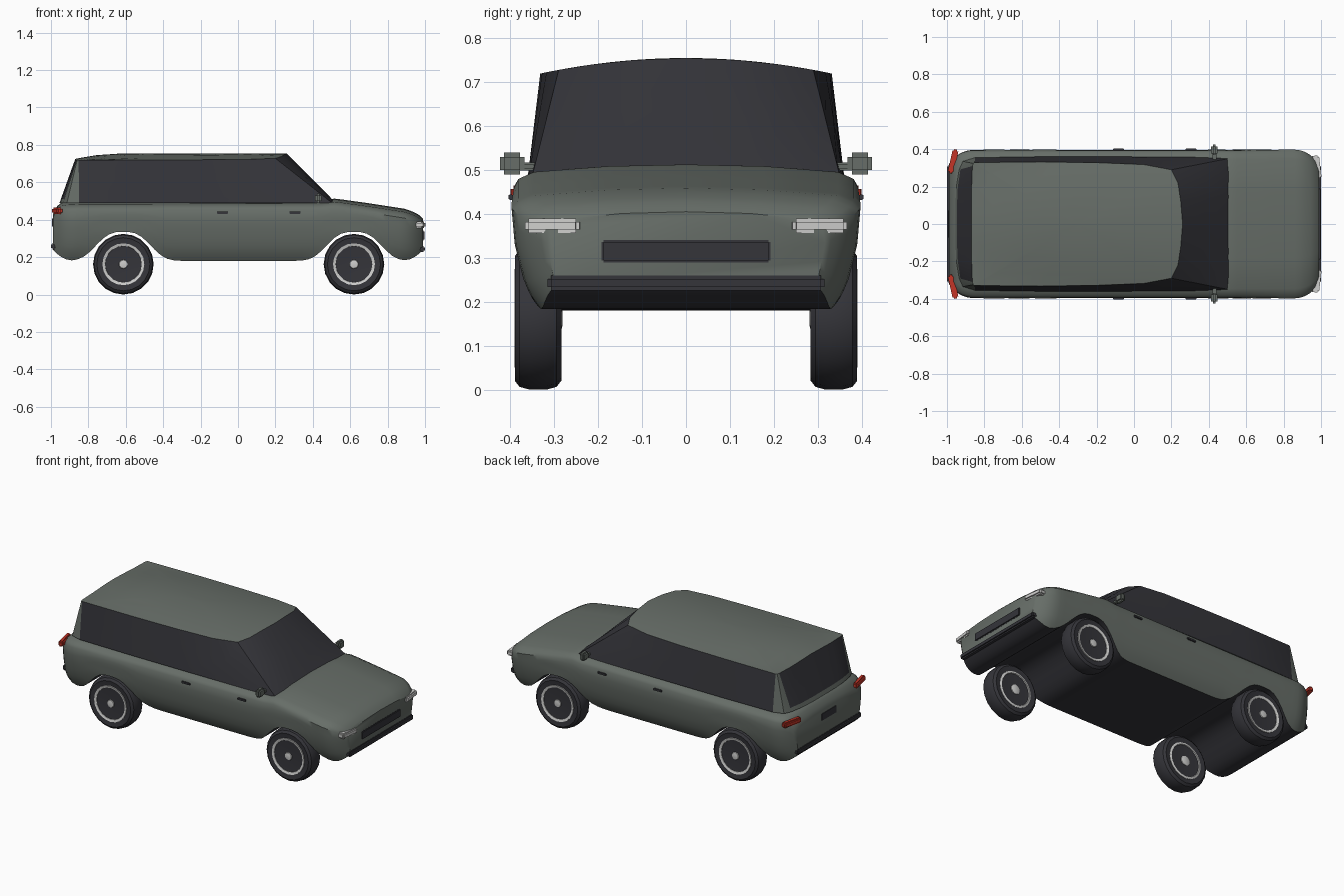
import bpy, bmesh, math
from mathutils import Matrix, Vector

if "Cube" in bpy.data.objects:
    bpy.data.objects.remove(bpy.data.objects["Cube"], do_unlink=True)


def material(name, rgb, rough=0.5):
    m = bpy.data.materials.new(name)
    m.use_nodes = True
    m.diffuse_color = (*rgb, 1)
    node = next(n for n in m.node_tree.nodes if n.type == "BSDF_PRINCIPLED")
    node.inputs["Base Color"].default_value = (*rgb, 1)
    node.inputs["Roughness"].default_value = rough
    return m


PAINT = material("grey green paint", (0.135, 0.155, 0.138))
DARK = material("dark glass and rubber", (0.035, 0.035, 0.042))
SILVER = material("light silver", (0.62, 0.62, 0.61))
RED = material("red lamp", (0.55, 0.035, 0.02))


def finish(name, bm, mats, angle=35):
    bmesh.ops.recalc_face_normals(bm, faces=bm.faces[:])
    mesh = bpy.data.meshes.new(name)
    bm.to_mesh(mesh)
    bm.free()
    for m in mats:
        mesh.materials.append(m)
    ob = bpy.data.objects.new(name, mesh)
    bpy.context.collection.objects.link(ob)
    bpy.ops.object.select_all(action="DESELECT")
    ob.select_set(True)
    bpy.context.view_layer.objects.active = ob
    bpy.ops.object.shade_smooth_by_angle(angle=math.radians(angle))
    return ob


def loft(name, rings, mats, rule=lambda row, col: 0, angle=35):
    """Skin closed rings of equal length and cap both ends."""
    bm = bmesh.new()
    rows = [[bm.verts.new(p) for p in ring] for ring in rings]
    n = len(rows[0])
    for r in range(len(rows) - 1):
        for i in range(n):
            j = (i + 1) % n
            f = bm.faces.new((rows[r][i], rows[r][j], rows[r + 1][j], rows[r + 1][i]))
            f.material_index = rule(r, i)
    bm.faces.new(rows[0])
    bm.faces.new(rows[-1])
    return finish(name, bm, mats, angle)


def box(name, centre, size, mat, bevel=0.006, turn=0):
    bm = bmesh.new()
    bmesh.ops.create_cube(bm, size=1, matrix=Matrix.Diagonal((*size, 1)))
    if bevel:
        bmesh.ops.bevel(bm, geom=bm.edges[:], offset=bevel, segments=2, affect="EDGES")
    bmesh.ops.transform(bm, verts=bm.verts[:],
                        matrix=Matrix.Translation(centre) @ Matrix.Rotation(turn, 4, "Z"))
    return finish(name, bm, [mat])


def interp(keys, x):
    for (a, u), (b, v) in zip(keys, keys[1:]):
        if x <= b:
            return u + (v - u) * max(0, (x - a) / (b - a))
    return keys[-1][1]


# Lower body: cross-sections along x, with wheel arches in the bottom line
AXLES = (-0.613, 0.62)
TOP = [(-0.99, 0.43), (-0.97, 0.47), (-0.94, 0.495), (-0.85, 0.5), (0.45, 0.505),
       (0.52, 0.513), (0.7, 0.488), (0.9, 0.457), (0.96, 0.432), (0.99, 0.405)]
FLANK = [(0.18, 0.83), (0.21, 0.885), (0.25, 0.93), (0.33, 0.98), (0.42, 1.0), (0.46, 0.985), (0.5, 0.95)]


def section(x):
    a = abs(x)
    zt = interp(TOP, x)
    zb = 0.18 + sum(0.155 * math.exp(-(abs(x - c) / 0.17) ** 3) for c in AXLES)
    zb += 0.06 * (max(0, a - 0.88) / 0.11) ** 2
    hw = 0.398 - 0.075 * (max(0, a - 0.85) / 0.14) ** 2.5
    half = []
    for t in (0, 0.12, 0.28, 0.45, 0.65, 0.82, 1):
        z = zb + t * (zt - 0.05 - zb)
        half.append((hw * interp(FLANK, z), z))
    half += [(hw * 0.96, zt - 0.033), (hw * 0.87, zt - 0.017), (hw * 0.45, zt - 0.004)]
    ring = half + [(0, zt)] + [(-y, z) for y, z in reversed(half)]
    return [(x, y, z) for y, z in ring]


ENDS = (0.99, 0.98, 0.965, 0.945, 0.92, 0.89)
stations = [-e for e in ENDS] + [-0.86 + i * 0.0344 for i in range(51)] + list(ENDS[::-1])
underside = len(section(0)) - 1
loft("body", [section(x) for x in stations], [PAINT, DARK],
     lambda row, col: int(col == underside), 40)

# Cabin: glass band between the belt line and the roof edge, then crowned roof
BELT = [(0.525, 0), (0.525, 0.15), (0.52, 0.27), (0.505, 0.35), (0.3, 0.358), (-0.1, 0.36),
        (-0.5, 0.36), (-0.85, 0.355), (-0.915, 0.335), (-0.935, 0.29), (-0.95, 0.2),
        (-0.955, 0.1), (-0.955, 0)]
ROOF = [(0.26, 0), (0.25, 0.12), (0.235, 0.22), (0.2, 0.29), (0.05, 0.318), (-0.2, 0.328),
        (-0.5, 0.332), (-0.852, 0.329), (-0.86, 0.324), (-0.864, 0.31), (-0.868, 0.2),
        (-0.87, 0.1), (-0.87, 0)]


def whole(half):
    return half + [(x, -y) for x, y in half[-2:0:-1]]


def roof_point(x, y):
    z = 0.755 - 0.035 * (y / 0.33) ** 2 - 0.03 * (max(0, -0.6 - x) / 0.27) ** 2
    return Vector((x, y, max(z, 0.718)))


belt = [Vector((x, y, 0.488)) for x, y in whole(BELT)]
edge = [roof_point(x, y) for x, y in whole(ROOF)]
rings = [[b.lerp(e, t) for b, e in zip(belt, edge)] for t in (0, 0.1, 0.55, 1)]
for s in (0.95, 0.8, 0.55, 0.3, 0.05):
    rings.append([roof_point(-0.3 + (p.x + 0.3) * s, p.y * s) for p in edge])


def cabin_colour(row, col):
    seg = min(col, len(belt) - 1 - col)
    pillar = seg in (7, 8)
    sill = row == 0 and seg > 8
    return 0 if row > 2 or pillar or sill else 1


loft("cabin", rings, [PAINT, DARK], cabin_colour, 30)


# Wheels: turned tyre and rim with five spokes and a hub
def turned(name, profile, centre, side, mat, n=20):
    rings = [[(centre[0] + r * math.sin(math.tau * k / n), centre[1] + side * w,
               centre[2] + r * math.cos(math.tau * k / n)) for k in range(n)] for r, w in profile]
    return loft(name, rings, [mat])


TYRE = [(0.11, 0.048), (0.142, 0.053), (0.156, 0.042), (0.162, 0.02)]
RIM = [(0.01, 0.026), (0.09, 0.028), (0.098, 0.05), (0.112, 0.054), (0.112, -0.05),
       (0.1, -0.053), (0.095, -0.042), (0.01, -0.04)]
HUB = [(0.008, 0.054), (0.022, 0.052), (0.026, 0.046), (0.026, 0.02)]
for end, x in zip(("rear", "front"), AXLES):
    for label, side in (("left", 1), ("right", -1)):
        tag = f"{end}_{label}"
        c = (x, side * 0.337, 0.162)
        turned(tag + "_tyre", TYRE + [(r, -w) for r, w in reversed(TYRE)], c, side, DARK)
        turned(tag + "_rim", RIM, c, side, SILVER)
        turned(tag + "_hub", HUB, c, side, SILVER, 10)
        turned(tag + "_inner_hub", [(0.03, -0.03), (0.03, -0.052), (0.015, -0.056)], c, side, SILVER, 10)
        bm = bmesh.new()
        for k in range(5):
            bmesh.ops.create_cube(bm, size=1, matrix=Matrix.Translation(c)
                                  @ Matrix.Rotation(math.tau * k / 5, 4, "Y")
                                  @ Matrix.Translation((0, side * 0.036, 0.06))
                                  @ Matrix.Diagonal((0.026, 0.022, 0.085, 1)))
        finish(tag + "_spokes", bm, [SILVER])

# Lamps, mirrors and door handles on both sides
for label, s in (("left", 1), ("right", -1)):
    box(label + "_headlight", (0.974, s * 0.303, 0.373), (0.045, 0.125, 0.034), SILVER, 0.008, s * 0.12)
    box(label + "_tail_light", (-0.967, s * 0.335, 0.448), (0.032, 0.13, 0.034), RED, 0.008, -s * 0.22)
    box(label + "_mirror", (0.43, s * 0.396, 0.515), (0.034, 0.056, 0.05), PAINT, 0.01)
    box(label + "_mirror_arm", (0.43, s * 0.36, 0.508), (0.02, 0.05, 0.018), PAINT, 0.004)
    for end, x in (("rear", -0.083), ("front", 0.305)):
        box(f"{label}_{end}_handle", (x, s * 0.399, 0.438), (0.058, 0.01, 0.013), DARK, 0.002)

# Grille, bumpers and rear plate
box("grille", (0.987, 0, 0.315), (0.018, 0.385, 0.052), DARK, 0.005)
box("front_bumper", (0.982, 0, 0.243), (0.036, 0.63, 0.034), DARK, 0.008)
box("rear_bumper", (-0.982, 0, 0.258), (0.036, 0.63, 0.034), DARK, 0.008)
box("rear_plate", (-0.988, 0, 0.385), (0.012, 0.15, 0.05), DARK, 0.004)
